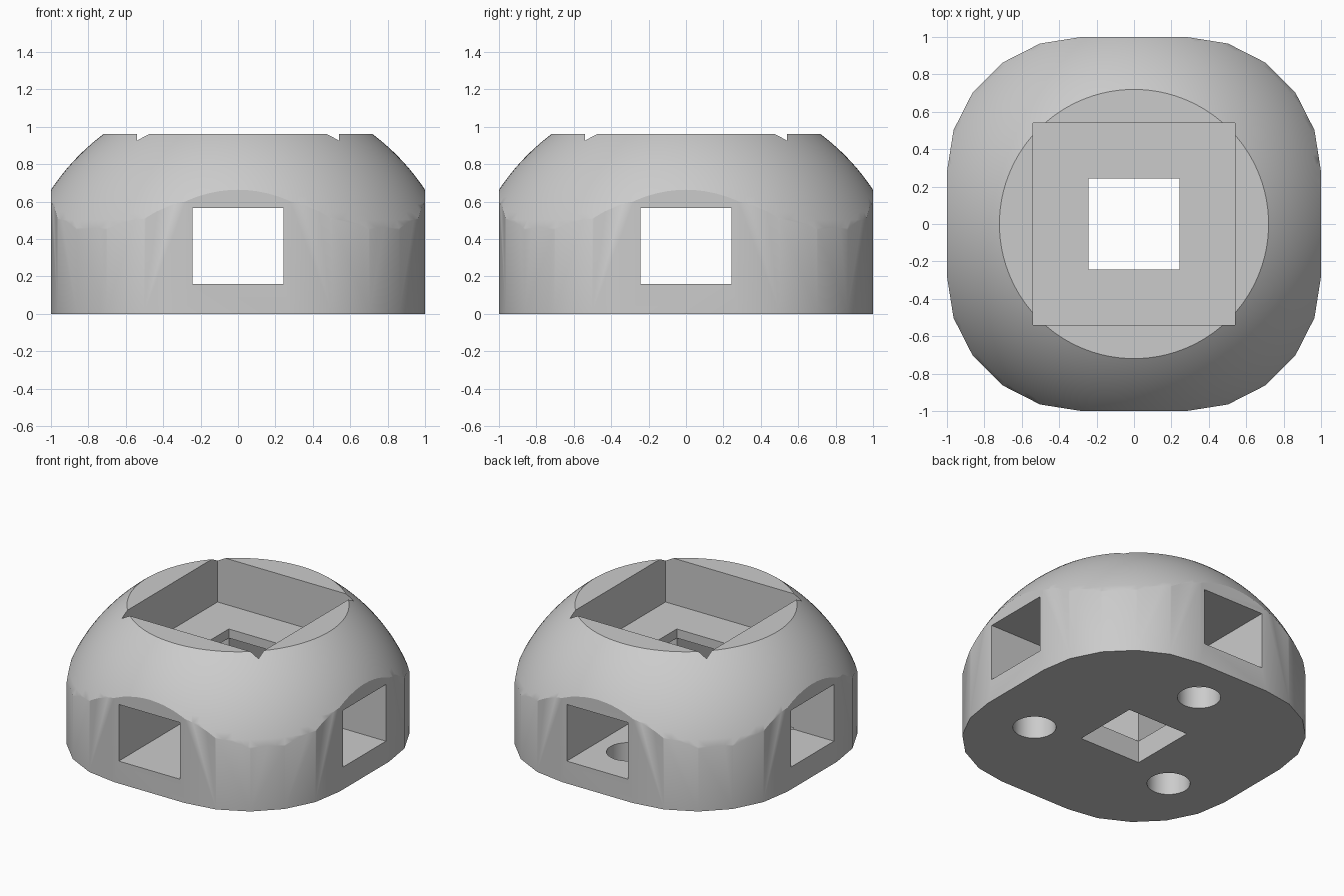
import bpy, bmesh
from math import cos, sin, radians
from mathutils import Matrix, Vector

default = bpy.data.objects.get("Cube")
if default:
    bpy.data.objects.remove(default, do_unlink=True)

grey = bpy.data.materials.new("plain grey")
grey.use_nodes = True
grey.diffuse_color = (0.6, 0.6, 0.6, 1)
grey.node_tree.nodes["Principled BSDF"].inputs["Base Color"].default_value = (0.6, 0.6, 0.6, 1)


def make(name, bm):
    bmesh.ops.recalc_face_normals(bm, faces=bm.faces)
    mesh = bpy.data.meshes.new(name)
    bm.to_mesh(mesh)
    bm.free()
    mesh.materials.append(grey)
    obj = bpy.data.objects.new(name, mesh)
    bpy.context.collection.objects.link(obj)
    return obj


def box(name, half_x, half_y, low, high):
    bm = bmesh.new()
    size = Matrix.Diagonal((2 * half_x, 2 * half_y, high - low, 1))
    bmesh.ops.create_cube(bm, size=1, matrix=Matrix.Translation((0, 0, (low + high) / 2)) @ size)
    return make(name, bm)


def peg(name, x, y, radius, low, high):
    bm = bmesh.new()
    bmesh.ops.create_cone(bm, cap_ends=True, segments=48, radius1=radius, radius2=radius,
                          depth=high - low, matrix=Matrix.Translation((x, y, (low + high) / 2)))
    return make(name, bm)


# Rounded square block, five facets per corner
CORNER, RADIUS, HEIGHT = 0.28, 0.72, 0.96
bm = bmesh.new()
outline = []
for quarter in range(4):
    middle = Vector((CORNER, CORNER, 0))
    middle.rotate(Matrix.Rotation(radians(90 * quarter), 3, "Z"))
    for step in range(6):
        a = radians(90 * quarter + 18 * step)
        outline.append(bm.verts.new(middle + RADIUS * Vector((cos(a), sin(a), 0))))
base = bm.faces.new(outline)
top = bmesh.ops.extrude_face_region(bm, geom=[base])["geom"]
bmesh.ops.translate(bm, vec=(0, 0, HEIGHT), verts=[v for v in top if isinstance(v, bmesh.types.BMVert)])
body = make("domed_housing", bm)

# Sphere that rounds the block into a dome
bm = bmesh.new()
bmesh.ops.create_uvsphere(bm, u_segments=120, v_segments=80, radius=1.2)
dome = make("dome_shaper", bm)

# Recess, shaft, side tunnels and the three round holes underneath
HOLE = 0.243
cutters = [
    box("top_recess", 0.54, 0.54, 0.63, 1.3),
    box("centre_shaft", HOLE, HOLE, -0.3, 1.2),
    box("side_tunnel", 1.4, HOLE, 0.16, 0.565),
    box("front_tunnel", HOLE, 1.4, 0.16, 0.565),
]
for i in range(3):
    a = radians(90 + 120 * i)
    cutters.append(peg("round_hole", 0.655 * cos(a), 0.655 * sin(a), 0.14, -0.2, 0.17))

bpy.ops.object.select_all(action="DESELECT")
bpy.context.view_layer.objects.active = body
body.select_set(True)
for operation, tool in [("INTERSECT", dome)] + [("DIFFERENCE", c) for c in cutters]:
    mod = body.modifiers.new("cut", "BOOLEAN")
    mod.operation = operation
    mod.solver = "EXACT"
    mod.object = tool
    bpy.ops.object.modifier_apply(modifier=mod.name)
    bpy.data.objects.remove(tool, do_unlink=True)

bpy.ops.object.shade_smooth_by_angle(angle=radians(30))
